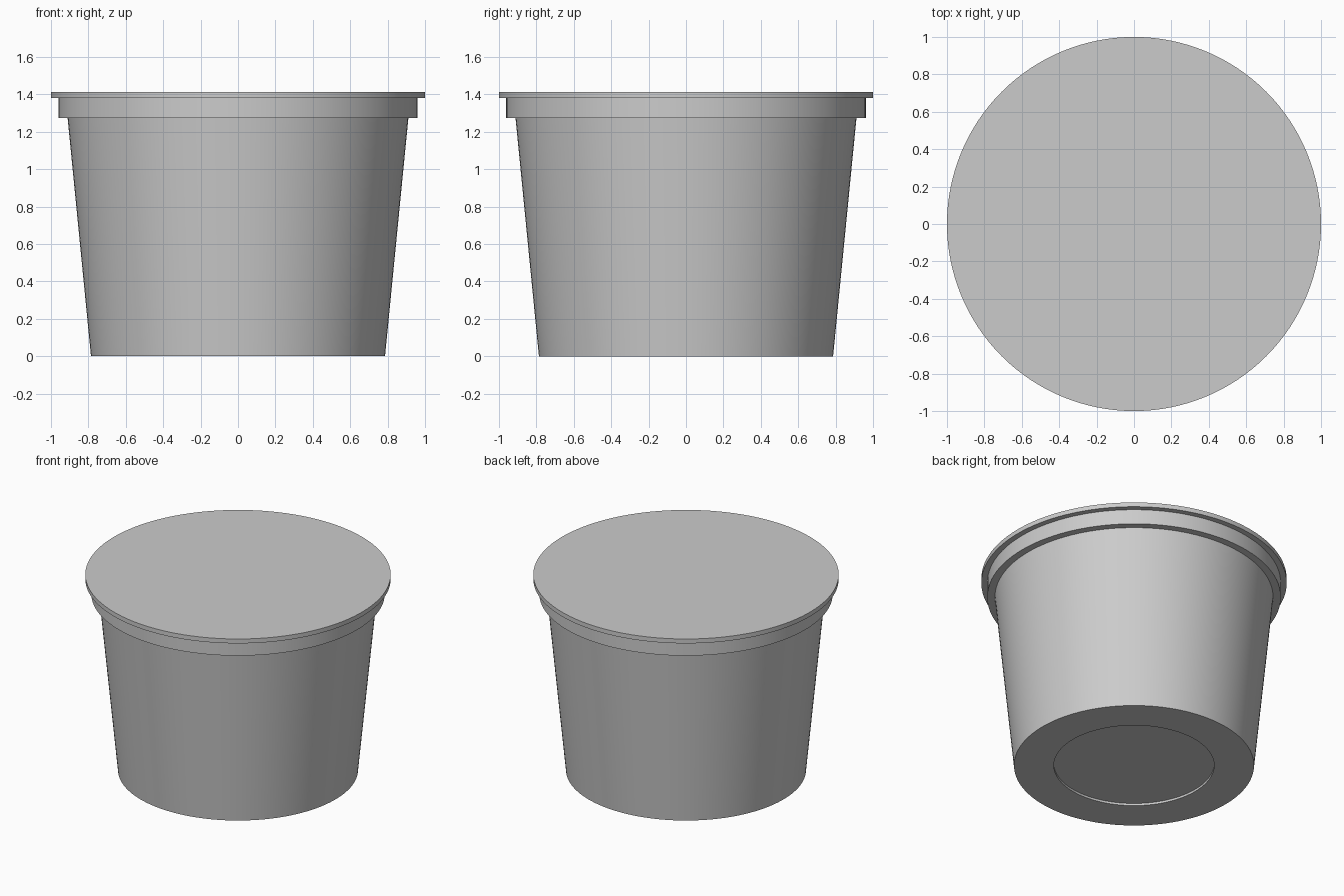
import bpy
import bmesh
import math

cube = bpy.data.objects.get("Cube")
if cube:
    bpy.data.objects.remove(cube, do_unlink=True)

SEGMENTS = 128

grey = bpy.data.materials.new("light_grey")
grey.use_nodes = True
colour = (0.6, 0.6, 0.6, 1)
grey.diffuse_color = colour
grey.node_tree.nodes["Principled BSDF"].inputs["Base Color"].default_value = colour


def turned_part(name, profile):
    """Revolve (radius, height) points around z; both ends lie on the axis."""
    bm = bmesh.new()
    points = [bm.verts.new((r, 0, z)) for r, z in profile]
    edges = [bm.edges.new(pair) for pair in zip(points, points[1:])]
    bmesh.ops.spin(bm, geom=points + edges, cent=(0, 0, 0), axis=(0, 0, 1),
                   angle=math.tau, steps=SEGMENTS, use_merge=True)
    bmesh.ops.remove_doubles(bm, verts=bm.verts[:], dist=0.0001)
    bmesh.ops.recalc_face_normals(bm, faces=bm.faces[:])
    mesh = bpy.data.meshes.new(name)
    bm.to_mesh(mesh)
    bm.free()
    mesh.materials.append(grey)
    part = bpy.data.objects.new(name, mesh)
    bpy.context.collection.objects.link(part)
    bpy.ops.object.select_all(action="DESELECT")
    part.select_set(True)
    bpy.context.view_layer.objects.active = part
    bpy.ops.object.shade_smooth_by_angle(angle=math.radians(30))
    return part


# Tapered cup with a shallow recess under its base and a stepped collar
turned_part("cup", [(0, 0.016), (0.525, 0.016), (0.525, 0), (0.786, 0),
                    (0.911, 1.273), (0.961, 1.273), (0.961, 1.38), (0, 1.38)])

# Flat lid overhanging the collar
turned_part("lid", [(0, 1.38), (1, 1.38), (1, 1.412), (0, 1.412)])
